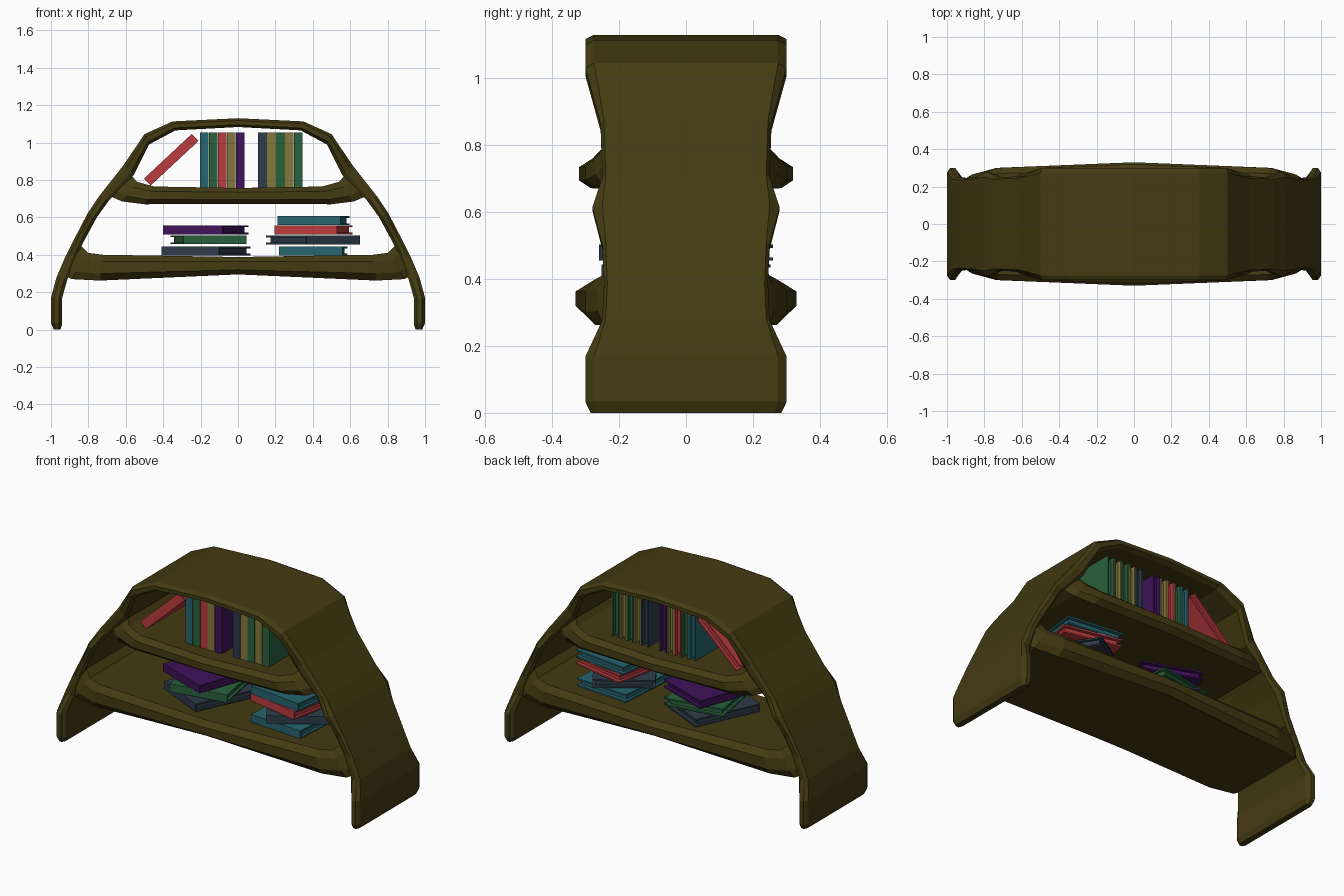
import bpy, bmesh, math
from mathutils import Matrix, Vector

if "Cube" in bpy.data.objects:
    bpy.data.objects.remove(bpy.data.objects["Cube"])


def material(name, rgb):
    m = bpy.data.materials.new(name)
    m.diffuse_color = (*rgb, 1)
    m.use_nodes = True
    m.node_tree.nodes["Principled BSDF"].inputs["Base Color"].default_value = m.diffuse_color
    return m


MATS = {
    "wood": material("dark olive wood", (0.058, 0.043, 0.006)),
    "red": material("red", (0.50, 0.045, 0.05)),
    "teal": material("teal", (0.02, 0.13, 0.16)),
    "green": material("green", (0.022, 0.12, 0.045)),
    "yellow": material("mustard", (0.23, 0.19, 0.045)),
    "purple": material("purple", (0.05, 0.006, 0.10)),
    "slate": material("slate blue", (0.027, 0.045, 0.07)),
}


def finish(bm, name, mat):
    bmesh.ops.recalc_face_normals(bm, faces=bm.faces)
    me = bpy.data.meshes.new(name)
    bm.to_mesh(me)
    bm.free()
    me.materials.append(MATS[mat])
    ob = bpy.data.objects.new(name, me)
    bpy.context.collection.objects.link(ob)
    return ob


def loft(name, half):
    """Chamfered plank; each station is (side A xz, side B xz, flat y, edge y).
    Stations run from the right end to the centre and are mirrored."""
    left = [((-a[0], a[1]), (-b[0], b[1]), f, e) for a, b, f, e in half[:-1]]
    bm = bmesh.new()
    rings = []
    for a, b, f, e in half + left[::-1]:
        a, b = Vector((a[0], 0, a[1])), Vector((b[0], 0, b[1]))
        sec = [(0, -f), (0.27, -e), (0.73, -e), (1, -f),
               (1, f), (0.73, e), (0.27, e), (0, f)]
        rings.append([bm.verts.new(a.lerp(b, t) + Vector((0, y, 0))) for t, y in sec])
    for r, s in zip(rings, rings[1:]):
        for i in range(8):
            j = (i + 1) % 8
            bm.faces.new((r[i], r[j], s[j], s[i]))
    bm.faces.new(rings[0])
    bm.faces.new(rings[-1])
    return finish(bm, name, "wood")


# Arched outer shell, from foot to crown
loft("arch_shell", [
    ((.985, 0), (.95, 0), .265, .285),
    ((1.0, .035), (.94, .03), .275, .30),
    ((1.0, .17), (.94, .17), .275, .30),
    ((.97, .28), (.912, .27), .24, .25),
    ((.925, .385), (.86, .40), .235, .245),
    ((.862, .51), (.82, .48), .24, .25),
    ((.805, .62), (.755, .60), .25, .28),
    ((.745, .71), (.69, .69), .24, .25),
    ((.615, .875), (.555, .83), .245, .255),
    ((.50, 1.045), (.475, .99), .275, .30),
    ((.35, 1.113), (.335, 1.065), .275, .30),
    ((0, 1.13), (0, 1.083), .275, .30),
])

# Two bowed shelves
loft("lower_shelf", [
    ((.93, .29), (.85, .46), .22, .235),
    ((.89, .27), (.80, .41), .25, .265),
    ((.74, .262), (.72, .40), .27, .30),
    ((0, .295), (0, .388), .29, .33),
])
loft("upper_shelf", [
    ((.70, .72), (.575, .83), .22, .235),
    ((.62, .685), (.54, .79), .25, .27),
    ((.50, .67), (.45, .765), .27, .30),
    ((0, .672), (0, .757), .285, .32),
])


def book(name, mat, thick, depth, height, matrix):
    """Two covers, a spine at -y and a page block set back between them."""
    bm = bmesh.new()

    def box(size, pos):
        m = Matrix.Translation(pos) @ Matrix.Diagonal((*size, 1))
        bmesh.ops.create_cube(bm, size=1, matrix=m)

    c = .009
    for s in (-1, 1):
        box((c, depth, height), (s * (thick - c) / 2, 0, 0))
    box((thick - 2 * c, c, height), (0, -(depth - c) / 2, 0))
    box((thick - 2 * c, depth - .024, height - .03), (0, -.008, 0))
    ob = finish(bm, name, mat)
    ob.matrix_world = matrix
    return ob


# Upright books on the upper shelf
for start, colours in ((-.205, ("teal", "green", "red", "yellow", "purple")),
                       (.107, ("slate", "yellow", "green", "yellow", "green"))):
    for i, col in enumerate(colours):
        x = start + .048 * (i + .5)
        book("upright_book", col, .046, .40, .30, Matrix.Translation((x, 0, .903)))

# Leaning book
book("leaning_book", "red", .052, .40, .35,
     Matrix.Translation((-.357, 0, .908)) @ Matrix.Rotation(math.radians(47), 4, 'Y'))

# Stacked books on the lower shelf: colour, x, z, turn
for col, x, z, turn in (
        ("slate", -.171, .420, -25), ("green", -.158, .480, 10), ("purple", -.173, .533, -20),
        ("teal", .402, .420, -4), ("slate", .401, .479, 33), ("red", .404, .533, -12),
        ("teal", .404, .583, -7)):
    m = (Matrix.Translation((x, 0, z)) @ Matrix.Rotation(math.radians(turn), 4, 'Z')
         @ Matrix.Rotation(math.radians(90), 4, 'Y'))
    book("stacked_book", col, .047, .40, .34, m)
